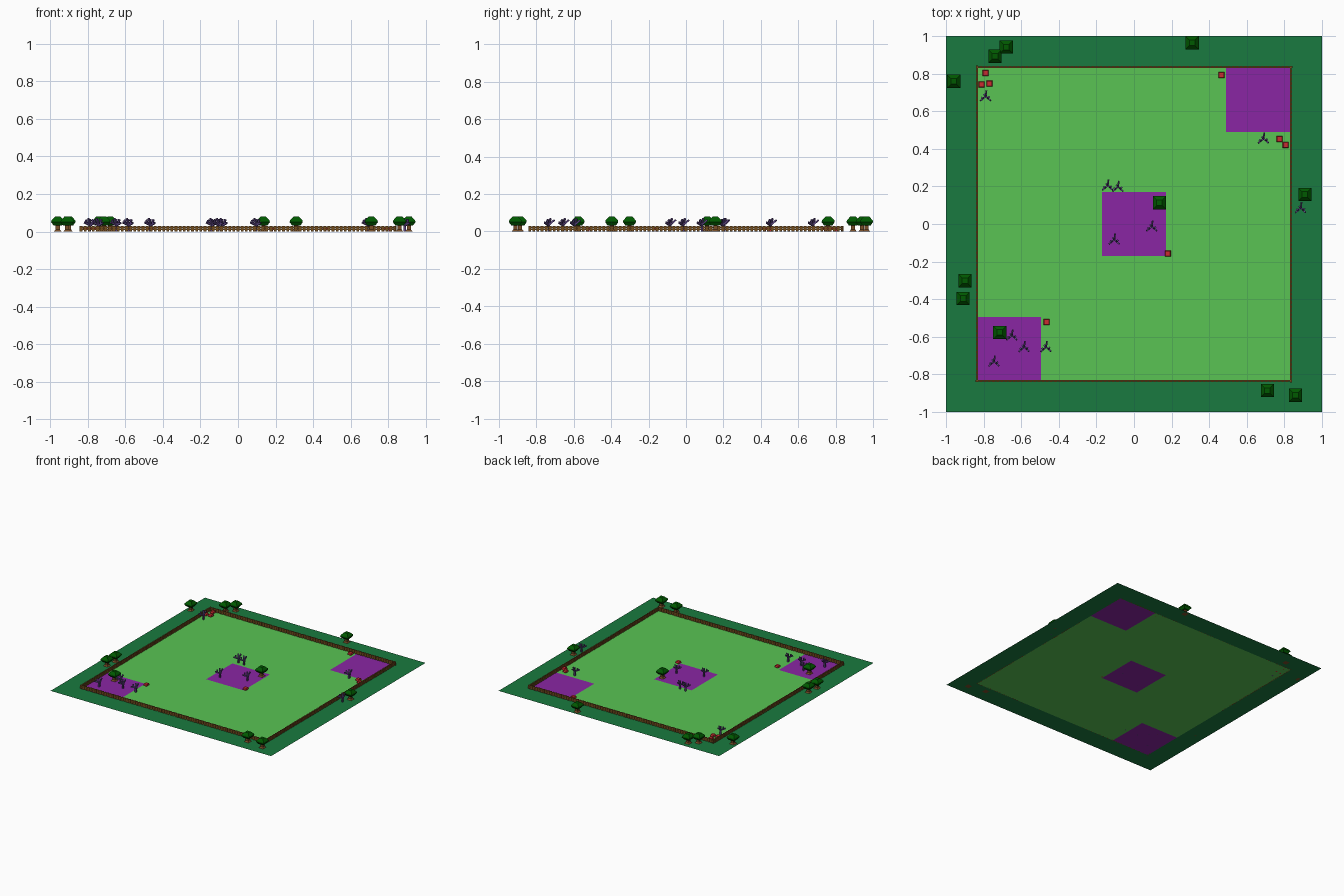
import bpy, bmesh
from mathutils import Vector, Matrix

if "Cube" in bpy.data.objects:
    bpy.data.objects.remove(bpy.data.objects["Cube"])


def material(name, rgb):
    m = bpy.data.materials.new(name)
    m.diffuse_color = (*rgb, 1)
    m.use_nodes = True
    m.node_tree.nodes["Principled BSDF"].inputs["Base Color"].default_value = m.diffuse_color
    return m


MEADOW = material("meadow green", (0.1, 0.55, 0.088))
BORDER = material("forest floor green", (0.01, 0.195, 0.05))
PURPLE = material("purple soil", (0.255, 0.019, 0.37))
LEAF = material("leaf green", (0.0, 0.1, 0.0))
TRUNK = material("trunk brown", (0.19, 0.075, 0.02))
FENCE = material("fence brown", (0.17, 0.072, 0.012))
RED = material("mushroom red", (0.6, 0.025, 0.03))
DEAD = material("dead wood purple", (0.1, 0.055, 0.21))


def finish(bm, name, mats):
    me = bpy.data.meshes.new(name)
    bm.to_mesh(me)
    bm.free()
    for m in mats:
        me.materials.append(m)
    ob = bpy.data.objects.new(name, me)
    bpy.context.collection.objects.link(ob)
    return ob


def box(bm, lo, hi):
    lo, hi = Vector(lo), Vector(hi)
    M = Matrix.Translation((lo + hi) / 2) @ Matrix.Diagonal((*(hi - lo), 1))
    return bmesh.ops.create_cube(bm, size=1, matrix=M)["verts"]


def block(bm, h0, h1, z0, z1, mat=0):
    # Square block of half width h0 at the bottom and h1 at the top
    verts = box(bm, (-h0, -h0, z0), (h0, h0, z1))
    for v in verts:
        if v.co.z > (z0 + z1) / 2:
            v.co.x *= h1 / h0
            v.co.y *= h1 / h0
    for f in {f for v in verts for f in v.link_faces}:
        f.material_index = mat


def stick(bm, a, b, w):
    a, b = Vector(a), Vector(b)
    d = b - a
    M = (Matrix.Translation((a + b) / 2) @ d.to_track_quat('Z', 'Y').to_matrix().to_4x4()
         @ Matrix.Diagonal((w, w, d.length, 1)))
    bmesh.ops.create_cube(bm, size=1, matrix=M)


def scatter(first, spots):
    # Linked copies of the first object, one on each spot
    for i, (x, y) in enumerate(spots):
        ob = first if i == 0 else first.copy()
        if i:
            bpy.context.collection.objects.link(ob)
        ob.location = (x, y, 0)


# Flat ground: dark border, meadow, three purple patches on the diagonal
cuts = [-1, -0.837, -0.495, -0.17, 0.17, 0.49, 0.835, 1]
bm = bmesh.new()
grid = [[bm.verts.new((x, y, 0)) for y in cuts] for x in cuts]
for i in range(7):
    for j in range(7):
        f = bm.faces.new((grid[i][j], grid[i + 1][j], grid[i + 1][j + 1], grid[i][j + 1]))
        edge = i in (0, 6) or j in (0, 6)
        f.material_index = 1 if edge else 2 if i == j and i in (1, 3, 5) else 0
finish(bm, "ground", [MEADOW, BORDER, PURPLE])

# Fence: two rails and a row of pickets on each of four sides
bm = bmesh.new()
R, N = 0.836, 76
for k in range(4):
    part = bmesh.new()
    for z in (0.007, 0.019):
        box(part, (-R, -R - 0.004, z), (R, -R + 0.004, z + 0.008))
    for i in range(N):
        x = -R + 2 * R * i / N
        box(part, (x - 0.007, -R - 0.0045, 0), (x + 0.007, -R + 0.0045, 0.03))
    part.transform(Matrix.Rotation(k * 1.5707963, 4, 'Z'))
    tmp = bpy.data.meshes.new("tmp")
    part.to_mesh(tmp)
    part.free()
    bm.from_mesh(tmp)
    bpy.data.meshes.remove(tmp)
finish(bm, "fence", [FENCE])

# Leafy trees: tapered square canopy on a trunk with a wider foot
bm = bmesh.new()
block(bm, 0.02, 0.012, 0, 0.010, 1)
block(bm, 0.011, 0.011, 0.010, 0.032, 1)
block(bm, 0.022, 0.035, 0.032, 0.05)
block(bm, 0.035, 0.033, 0.05, 0.06)
block(bm, 0.033, 0.015, 0.06, 0.079)
scatter(finish(bm, "leafy_tree", [LEAF, TRUNK]), [
    (-0.96, 0.76), (-0.74, 0.893), (-0.68, 0.942), (0.31, 0.965), (0.91, 0.157),
    (0.135, 0.113), (-0.9, -0.302), (-0.91, -0.397), (-0.715, -0.577),
    (0.71, -0.887), (0.86, -0.912)])

# Dead trees: bare trunk with crooked branches
bm = bmesh.new()
stick(bm, (0, 0, 0), (0, 0, 0.045), 0.012)
for a, b in [((0, 0, 0.036), (0.004, 0.029, 0.062)), ((0, 0, 0.034), (-0.028, -0.024, 0.048)),
             ((0, 0, 0.03), (0.026, -0.023, 0.046)), ((0, 0, 0.04), (-0.008, 0.008, 0.07)),
             ((-0.014, -0.012, 0.041), (-0.020, -0.008, 0.062)),
             ((0.012, -0.011, 0.038), (0.018, -0.004, 0.064))]:
    stick(bm, a, b, 0.009)
scatter(finish(bm, "dead_tree", [DEAD]), [
    (-0.79, 0.68), (0.69, 0.455), (-0.14, 0.205), (-0.085, 0.198), (0.095, -0.013),
    (-0.105, -0.083), (-0.65, -0.593), (-0.585, -0.655), (-0.468, -0.655),
    (-0.745, -0.732), (0.888, 0.085)])

# Red mushrooms: short stem and chunky cap
bm = bmesh.new()
block(bm, 0.006, 0.006, 0, 0.008)
block(bm, 0.016, 0.013, 0.008, 0.022)
scatter(finish(bm, "mushroom", [RED]), [
    (-0.79, 0.804), (-0.812, 0.743), (-0.77, 0.748), (0.465, 0.793), (0.775, 0.452),
    (0.808, 0.421), (0.18, -0.158), (-0.465, -0.522)])
